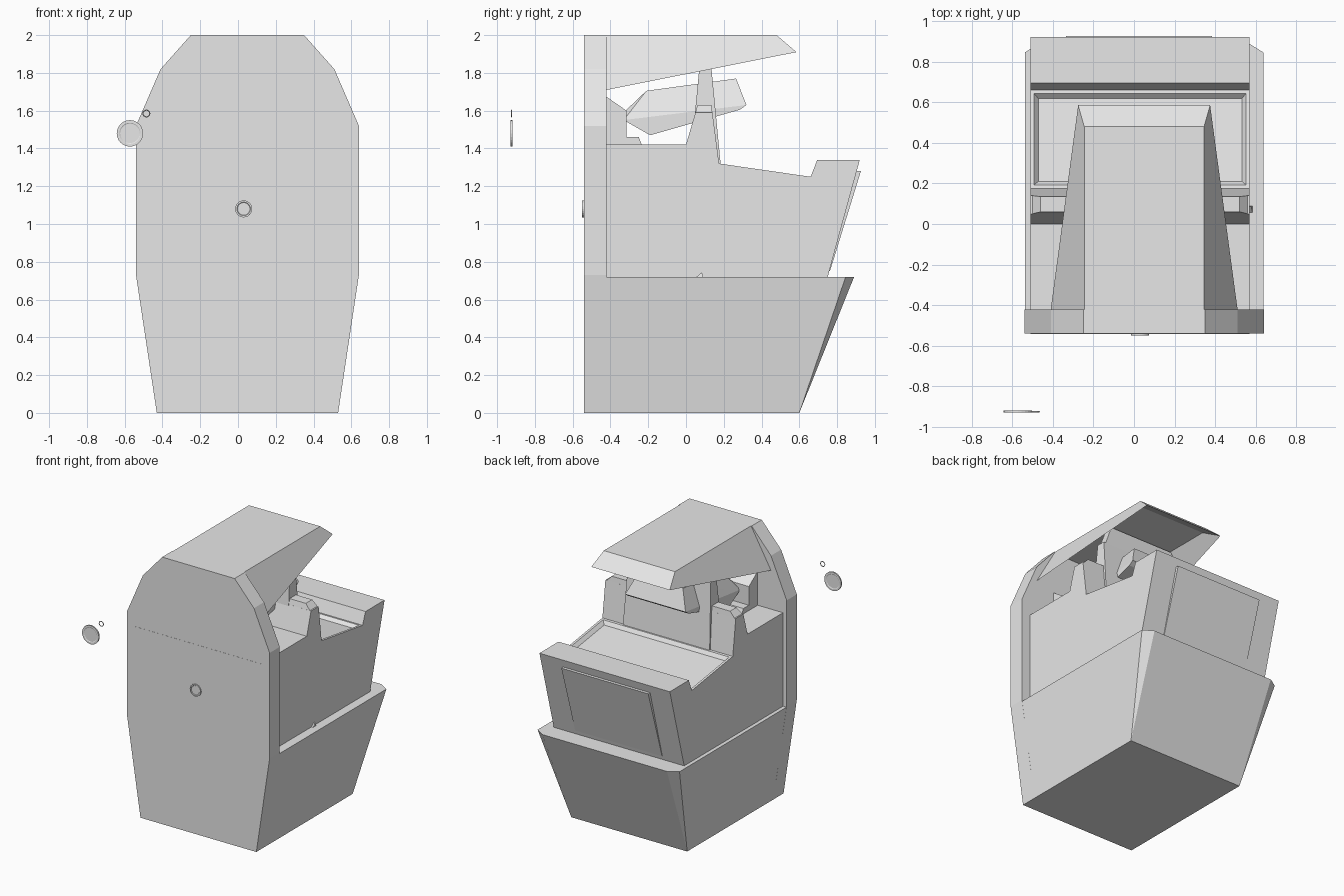
import bpy, bmesh, math
from mathutils import Vector

if "Cube" in bpy.data.objects:
    bpy.data.objects.remove(bpy.data.objects["Cube"])

grey = bpy.data.materials.new("light_grey")
grey.diffuse_color = (0.8, 0.8, 0.8, 1)
grey.use_nodes = True
grey.node_tree.nodes["Principled BSDF"].inputs["Base Color"].default_value = grey.diffuse_color
CX = 0.05  # centre line of the shell


def finish(bm, name):
    bmesh.ops.recalc_face_normals(bm, faces=bm.faces[:])
    me = bpy.data.meshes.new(name)
    bm.to_mesh(me)
    bm.free()
    me.materials.append(grey)
    ob = bpy.data.objects.new(name, me)
    bpy.context.collection.objects.link(ob)
    return ob


def prism_bm(loop_a, loop_b):
    """Solid between two matching loops of points."""
    bm = bmesh.new()
    a = [bm.verts.new(p) for p in loop_a]
    b = [bm.verts.new(p) for p in loop_b]
    n = len(a)
    bm.faces.new(a)
    bm.faces.new(b[::-1])
    for i in range(n):
        bm.faces.new((a[i], b[i], b[(i + 1) % n], a[(i + 1) % n]))
    bmesh.ops.recalc_face_normals(bm, faces=bm.faces[:])
    return bm


def side_prism(profile, x0, x1):
    return prism_bm([(x0, y, z) for y, z in profile], [(x1, y, z) for y, z in profile])


def hull(points, name):
    bm = bmesh.new()
    for p in points:
        bm.verts.new(p)
    bmesh.ops.convex_hull(bm, input=bm.verts[:])
    bmesh.ops.dissolve_limit(bm, angle_limit=0.01, verts=bm.verts[:], edges=bm.edges[:])
    return finish(bm, name)


def pair(half, y, z):
    return [(CX - half, y, z), (CX + half, y, z)]


# front slab with clipped corners
half = [(0.48, 0), (0.59, 0.73), (0.59, 1.52), (0.46, 1.82), (0.30, 2.0)]
outline = [(CX + w, z) for w, z in half] + [(CX - w, z) for w, z in half[::-1]]
finish(prism_bm([(x, -0.54, z) for x, z in outline],
                [(x, -0.42, z) for x, z in outline]), "front_slab")

# flared base
hull(pair(0.48, -0.54, 0) + pair(0.48, 0.60, 0) + pair(0.588, -0.54, 0.72)
     + pair(0.588, 0.845, 0.72) + pair(0.515, 0.89, 0.72), "lower_base")

# upper body with sunken work surface
profile = [(-0.541, 0.72), (0.75, 0.72), (0.92, 1.34), (0.695, 1.34), (0.66, 1.25),
           (0.175, 1.32), (0.14, 1.59), (0.05, 1.59), (0.0, 1.42), (-0.541, 1.42)]
bm = side_prism(profile, -0.51, 0.57)
top = [f for f in bm.faces if 0.3 < f.calc_center_median().y < 0.5 and f.normal.z > 0.9]
bmesh.ops.inset_region(bm, faces=top, thickness=0.025)
bmesh.ops.inset_region(bm, faces=top, thickness=0.03, depth=-0.025)
finish(bm, "upper_body")

# divider wall: shoulder cap and tall centre panel up to the canopy
hull([(x, y, 1.58) for x in (-0.51, 0.57) for y in (0.048, 0.141)]
     + [(x, y, 1.63) for x in (-0.46, 0.52) for y in (0.06, 0.135)], "wall_shoulders")
hull([(x, y, 1.30) for x in (-0.325, 0.395) for y in (0.02, 0.185)]
     + [(x, y, 1.82) for x in (-0.30, 0.38) for y in (0.07, 0.135)], "wall_panel")
hull([(x, y, 1.80) for x in (-0.29, 0.37) for y in (0.07, 0.135)]
     + [(x, y, 1.96) for x in (-0.22, 0.31) for y in (0.075, 0.13)], "wall_top")

# canopy, hollow underneath
rim = [(CX - 0.46, -0.42, 1.71), (CX + 0.46, -0.42, 1.71),
       (CX + 0.325, 0.585, 1.91), (CX - 0.325, 0.585, 1.91)]
roof = [(CX - 0.295, -0.42, 2.0), (CX + 0.295, -0.42, 2.0),
        (CX + 0.295, 0.48, 2.0), (CX - 0.295, 0.48, 2.0)]
bm = prism_bm(rim, roof)
under = [f for f in bm.faces if f.normal.z < -0.9]
bmesh.ops.inset_region(bm, faces=under, thickness=0.025)
for v, r in [(v, min(roof, key=lambda p: (Vector(p) - v.co).length)) for v in under[0].verts]:
    v.co = (CX + (r[0] - CX) * 0.92, r[1] - 0.02 if r[1] > 0 else -0.40, 1.97)
finish(bm, "canopy")

# hooded monitor under the canopy and its mount
hood_bottom = [(-0.33, 1.55), (-0.19, 1.47), (0.285, 1.605), (0.32, 1.63)]
hood_top = [(-0.32, 1.60), (-0.21, 1.705), (0.265, 1.77)]
hull([(x, y, z) for y, z in hood_bottom for x in (-0.22, 0.28)]
     + [(x, y, z) for y, z in hood_top for x in (-0.16, 0.22)], "monitor_hood")
finish(side_prism([(-0.43, 1.41), (-0.23, 1.41), (-0.25, 1.46), (-0.315, 1.46),
                   (-0.315, 1.60), (-0.43, 1.68)], -0.30, 0.36), "monitor_mount")

# raised service panel on the back
hull([(x, y, z) for x in (-0.335, 0.385)
      for y, z in ((0.74, 0.75), (0.762, 0.75), (0.89, 1.28), (0.926, 1.28))], "back_panel")

# small latch tab on the right side
hull([(x, y, 0.715) for x in (0.56, 0.585) for y in (0.05, 0.09)]
     + [(x, 0.085, 0.745) for x in (0.56, 0.578)], "side_tab")


def disc(name, x, y, z, r, depth, sides=24):
    bm = bmesh.new()
    bmesh.ops.create_circle(bm, cap_ends=True, segments=sides, radius=r)
    ring = [(x + v.co.x, z + v.co.y) for v in bm.verts]
    bm.free()
    bm = prism_bm([(a, y, b) for a, b in ring], [(a, y + depth, b) for a, b in ring])
    face = [f for f in bm.faces if f.normal.y < -0.9 or f.normal.y > 0.9]
    for f in face:
        bmesh.ops.inset_region(bm, faces=[f], thickness=r * 0.2)
        bmesh.ops.inset_region(bm, faces=[f], thickness=r * 0.06, depth=-depth * 0.25)
    finish(bm, name)


# lock on the front, plus the loose disc and small ring ahead of it
disc("front_lock", 0.03, -0.55, 1.08, 0.045, 0.012)
disc("loose_disc", -0.572, -0.929, 1.48, 0.07, 0.01)
bpy.ops.mesh.primitive_torus_add(location=(-0.485, -0.925, 1.585), rotation=(math.pi / 2, 0, 0),
                                 major_radius=0.018, minor_radius=0.003,
                                 major_segments=16, minor_segments=6)
bpy.context.object.name = "loose_ring"
bpy.context.object.data.materials.append(grey)
